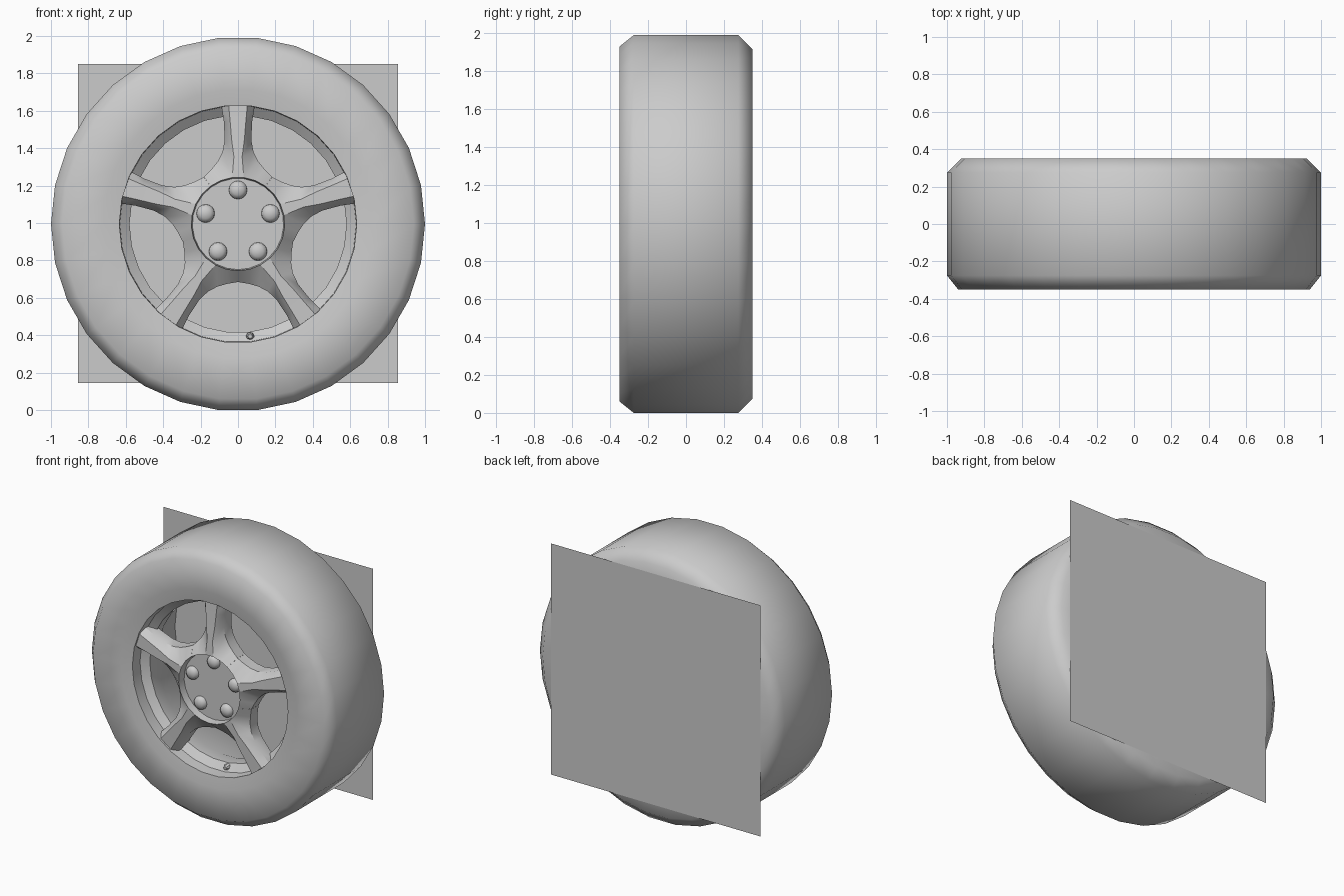
import bpy, bmesh, math
from math import sin, cos, pi, radians

if "Cube" in bpy.data.objects:
    bpy.data.objects.remove(bpy.data.objects["Cube"])

ZC = cos(radians(6))  # wheel centre height: 30-sided tyre resting on a flat


def finish(name, bm, angle=None):
    bmesh.ops.remove_doubles(bm, verts=bm.verts, dist=0.0005)
    bmesh.ops.recalc_face_normals(bm, faces=bm.faces)
    me = bpy.data.meshes.new(name)
    bm.to_mesh(me)
    bm.free()
    ob = bpy.data.objects.new(name, me)
    bpy.context.collection.objects.link(ob)
    if angle:
        bpy.ops.object.select_all(action='DESELECT')
        ob.select_set(True)
        bpy.context.view_layer.objects.active = ob
        bpy.ops.object.shade_smooth_by_angle(angle=radians(angle))
    return ob


def lathe(bm, profile, n, start=0.0, cx=0.0, cz=ZC):
    """Spin (radius, y) points around the y axis."""
    rings = []
    for r, y in profile:
        rings.append([bm.verts.new((cx + r * cos(start + 2 * pi * i / n), y,
                                    cz + r * sin(start + 2 * pi * i / n)))
                      for i in range(n)] if r > 0 else [bm.verts.new((cx, y, cz))])
    for a, b in zip(rings, rings[1:]):
        for i in range(n):
            j = (i + 1) % n
            if len(b) == 1:
                bm.faces.new((a[i], a[j], b[0]))
            else:
                bm.faces.new((a[i], a[j], b[j], b[i]))


# tyre
bm = bmesh.new()
lathe(bm, [(0.635, -0.325), (0.72, -0.338), (0.94, -0.35), (1, -0.275),
           (1, 0.275), (0.925, 0.35), (0.76, 0.35)], 30)
finish("tyre", bm, 60)

# rim lip and barrel
bm = bmesh.new()
lathe(bm, [(0.635, -0.325), (0.632, -0.24), (0.58, -0.2), (0.585, -0.1),
           (0.76, 0.35)], 30)
finish("rim_barrel", bm, 35)

# five spokes flowing into the hub: matching outline and crest stations
outline = [(0.636, 0.09), (0.55, 0.076), (0.45, 0.071), (0.385, 0.083),
           (0.335, 0.108), (0.292, 0.142), (0.251, 0.182)]
crest = [(0.636, 0.05, -0.312), (0.55, 0.042, -0.316), (0.45, 0.034, -0.322),
         (0.36, 0.022, -0.328)]
crest += [(0.25 * cos(radians(a)), 0.25 * sin(radians(a)), -0.335)
          for a in (7.2, 21.6, 36)]
bm = bmesh.new()
for k in range(5):
    a = pi / 2 + k * 2 * pi / 5

    def vert(u, v, y):
        return bm.verts.new((u * cos(a) - v * sin(a), y, ZC + u * sin(a) + v * cos(a)))

    sides = []
    for s in (1, -1):
        back = [vert(u, s * v, -0.18) for u, v in outline]
        edge = [vert(u, s * v, -0.265) for u, v in outline]
        top = [vert(u, s * v, y) for u, v, y in crest]
        for p, q in ((back, edge), (edge, top)):
            for i in range(6):
                bm.faces.new((p[i], p[i + 1], q[i + 1], q[i]))
        sides.append((back, top))
    (b1, t1), (b2, t2) = sides
    for i in range(6):
        bm.faces.new((b1[i], b1[i + 1], b2[i + 1], b2[i]))
        if i < 4:
            bm.faces.new((t1[i], t1[i + 1], t2[i + 1], t2[i]))
    # back of the hub behind this spoke
    bm.faces.new((b1[6], b2[6], vert(0, 0, -0.18)))
finish("spokes", bm, 35)

# recessed hub cap
bm = bmesh.new()
lathe(bm, [(0.25, -0.335), (0.244, -0.28), (0, -0.28)], 25, pi / 2 + radians(7.2))
finish("hub_cap", bm, 35)

# wheel bolts
for k in range(5):
    a = pi / 2 + k * 2 * pi / 5
    bm = bmesh.new()
    lathe(bm, [(0.05, -0.275), (0.046, -0.295), (0.028, -0.309), (0, -0.314)], 16,
          cx=0.182 * cos(a), cz=ZC + 0.182 * sin(a))
    finish("bolt_%d" % (k + 1), bm, 60)

# tyre valve
bm = bmesh.new()
lathe(bm, [(0.022, -0.17), (0.022, -0.225), (0.012, -0.245), (0, -0.245)], 8,
      cx=0.065, cz=ZC - 0.6)
finish("valve", bm, 35)

# square backing panel
bm = bmesh.new()
bm.faces.new([bm.verts.new((x, 0.353, ZC + z)) for x, z in
              ((-0.855, -0.85), (0.855, -0.85), (0.855, 0.855), (-0.855, 0.855))])
finish("back_panel", bm)
